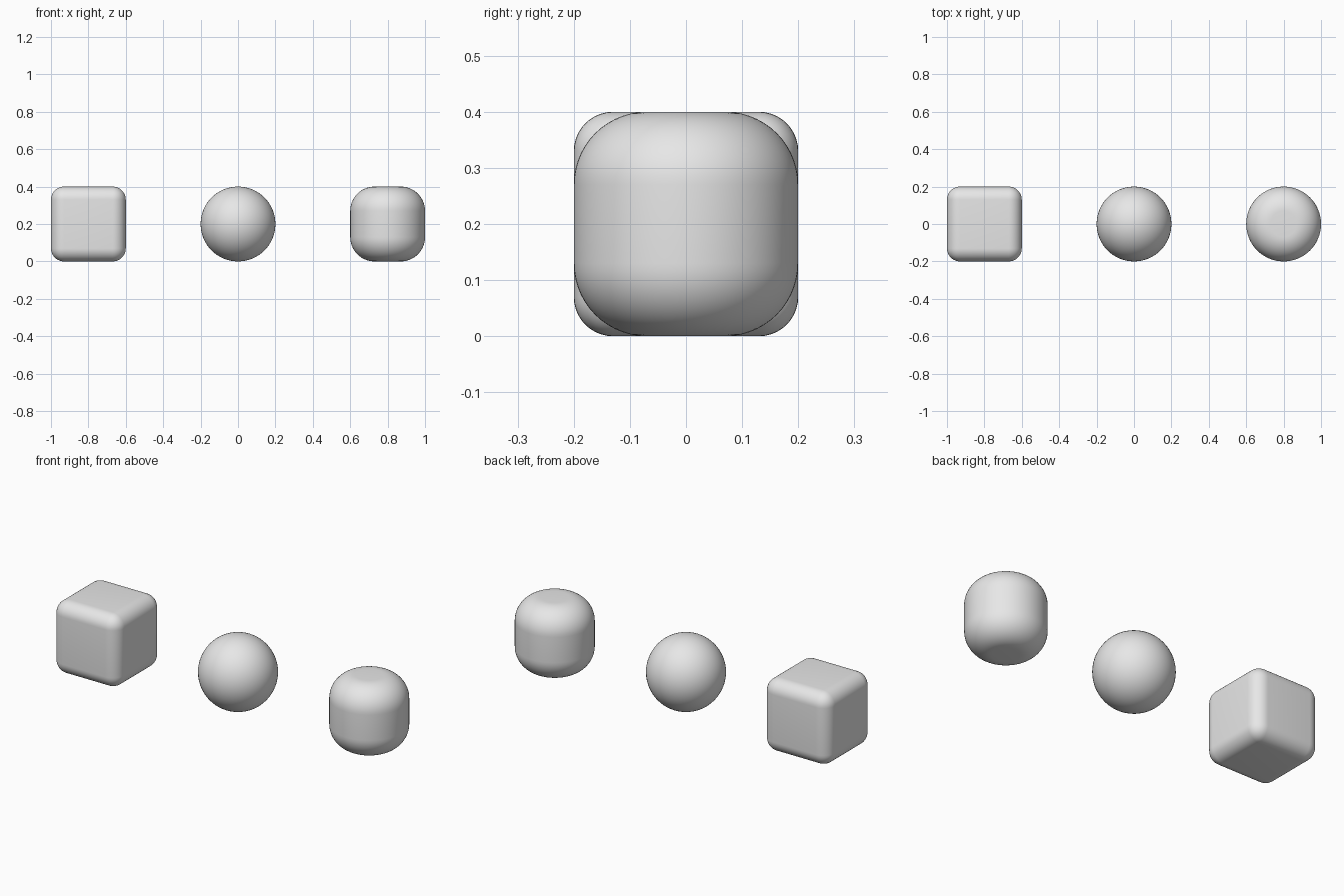
import bpy, math

if "Cube" in bpy.data.objects:
    bpy.data.objects.remove(bpy.data.objects["Cube"])

grey = bpy.data.materials.new("light_grey")
grey.diffuse_color = (0.8, 0.8, 0.8, 1)
grey.use_nodes = True
grey.node_tree.nodes["Principled BSDF"].inputs["Base Color"].default_value = grey.diffuse_color


def finish(name, bevel=0, segments=10):
    """Name and colour the active object, round its sharp edges, smooth it."""
    ob = bpy.context.object
    ob.name = name
    ob.data.materials.append(grey)
    if bevel:
        mod = ob.modifiers.new("rounding", 'BEVEL')
        mod.width = bevel
        mod.segments = segments
        mod.limit_method = 'ANGLE'
        mod.angle_limit = math.radians(40)
        bpy.ops.object.modifier_apply(modifier=mod.name)
    bpy.ops.object.shade_smooth_by_angle(angle=math.radians(40))


# Rounded cube on the left
bpy.ops.mesh.primitive_cube_add(size=0.4, location=(-0.8, 0, 0.2))
finish("rounded_cube", 0.07)

# Ball in the middle
bpy.ops.mesh.primitive_uv_sphere_add(segments=64, ring_count=32, radius=0.2,
                                     location=(0, 0, 0.2))
finish("ball")

# Rounded cylinder on the right
bpy.ops.mesh.primitive_cylinder_add(vertices=64, radius=0.2, depth=0.4,
                                    location=(0.8, 0, 0.2))
finish("rounded_cylinder", 0.13, 14)
